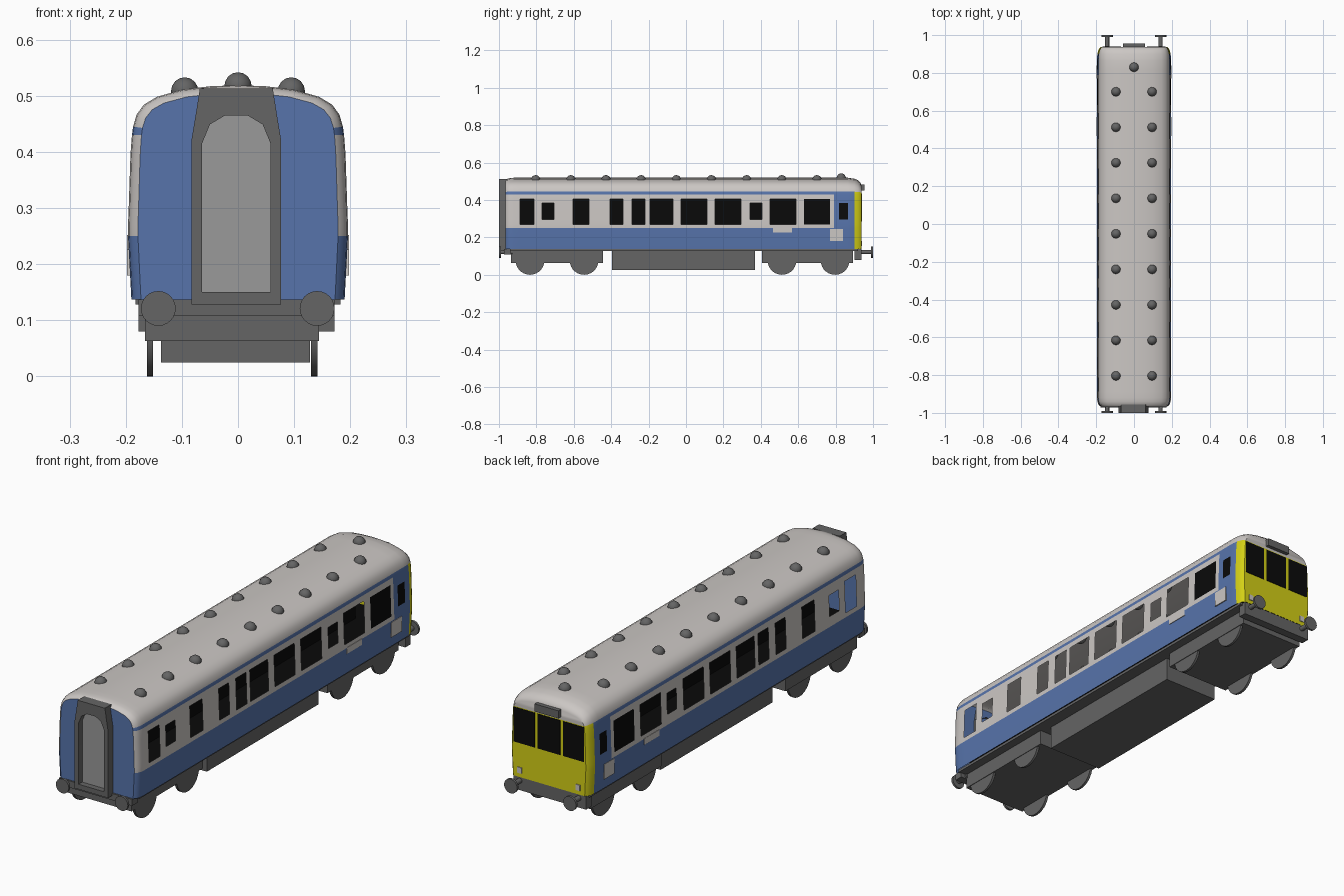
import bpy, bmesh, math
from mathutils import Matrix, Vector

if "Cube" in bpy.data.objects:
    bpy.data.objects.remove(bpy.data.objects["Cube"])


def material(name, col):
    m = bpy.data.materials.new(name)
    m.diffuse_color = (*col, 1)
    m.use_nodes = True
    m.node_tree.nodes["Principled BSDF"].inputs["Base Color"].default_value = m.diffuse_color
    return m


PALE = material("pale grey", (0.60, 0.57, 0.55))
BLUE = material("blue", (0.095, 0.175, 0.41))
YELLOW = material("yellow", (0.66, 0.63, 0.008))
DARK = material("dark grey", (0.13, 0.13, 0.13))
PANEL = material("mid grey", (0.32, 0.32, 0.32))
BLACK = material("black", (0.003, 0.003, 0.003))


def finish(name, bm, *mats):
    bmesh.ops.recalc_face_normals(bm, faces=bm.faces)
    me = bpy.data.meshes.new(name)
    bm.to_mesh(me)
    bm.free()
    for m in mats:
        me.materials.append(m)
    ob = bpy.data.objects.new(name, me)
    bpy.context.collection.objects.link(ob)
    return ob


def box(name, x, y, z, mat):
    """Box from (min, max) pairs."""
    bm = bmesh.new()
    c = Vector([(a[0] + a[1]) / 2 for a in (x, y, z)])
    s = [a[1] - a[0] for a in (x, y, z)]
    bmesh.ops.create_cube(bm, size=1, matrix=Matrix.Translation(c) @ Matrix.Diagonal((*s, 1)))
    return finish(name, bm, mat)


def cyl(name, c, r, depth, axis, mat, n=24):
    bm = bmesh.new()
    rot = Matrix.Rotation(math.pi / 2, 4, 'Y' if axis == 'x' else 'X')
    bmesh.ops.create_cone(bm, cap_ends=True, segments=n, radius1=r, radius2=r,
                          depth=depth, matrix=Matrix.Translation(c) @ rot)
    return finish(name, bm, mat)


# Body shell: half profile swept through stations; window cells left open
HALF = [(.190, .137), (.196, .25), (.196, .27), (.195, .295), (.192, .385), (.191, .405),
        (.189, .43), (.187, .445), (.181, .466), (.168, .484), (.145, .498), (.10, .511),
        (.05, .517), (0, .519)]
LOFT = [(-.965, .91, .84), (-.957, .96, .93), (-.94, .99, .98), (-.92, 1, 1), (.79, 1, 1),
        (.875, 1, .98), (.90, .99, .94), (.92, .965, .85), (.932, .93, .72), (.938, .90, .58)]
WIDE = [(-.888, -.813), (-.604, -.519), (-.406, -.337), (-.289, -.219), (-.193, -.07),
        (-.027, .112), (.155, .294), (.449, .588), (.631, .77)]
SMALL = [(-.77, -.705), (.342, .406), (.818, .866)]

stations = sorted(LOFT + [(y, 1, 1) for w in WIDE + SMALL for y in w])
profile = HALF + [(-x, z) for x, z in HALF[-2::-1]]
N, H = len(profile), len(HALF)


def in_window(y, z):
    wide = .27 < z < .405 and any(a < y < b for a, b in WIDE)
    return wide or (.295 < z < .385 and any(a < y < b for a, b in SMALL))


def side_colour(y, z):
    if z > .445:
        return 0
    if y > .90:
        return 2
    return 1 if y > .79 or z < .25 or z > .43 else 0


bm = bmesh.new()
rings = [[bm.verts.new((x * sx, y, z if z < .43 else .43 + (z - .43) * k)) for x, z in profile]
         for y, sx, k in stations]
for i in range(len(rings) - 1):
    y = (stations[i][0] + stations[i + 1][0]) / 2
    for j in range(N - 1):
        z = (profile[j][1] + profile[j + 1][1]) / 2
        window = in_window(y, z)
        if window and y < .6:
            continue
        f = bm.faces.new((rings[i][j], rings[i][j + 1], rings[i + 1][j + 1], rings[i + 1][j]))
        f.material_index = 3 if window else side_colour(y, z)
for ring, front in ((rings[0], True), (rings[-1], False)):
    for j in range(H - 1):
        vs = [ring[j], ring[j + 1], ring[N - 2 - j], ring[N - 1 - j]]
        if j == H - 2:
            vs.pop(2)
        f = bm.faces.new(vs)
        f.material_index = 1 if front else (2 if HALF[j][1] < .445 else 0)
finish("body_shell", bm, PALE, BLUE, YELLOW, BLACK)

# Dark interior seen through the openings
box("cabin_floor", (-.185, .185), (-.94, .92), (.195, .2), BLACK)
box("cabin_partition", (-.004, .004), (-.9, .8), (.2, .42), BLACK)

# Cab end: windscreens, marker lamps, roof box
for n, (a, b) in enumerate(((-.168, -.068), (-.054, .054), (.068, .168))):
    box(f"cab_windscreen_{n}", (a, b), (.935, .940), (.285, .435), BLACK)
for s in (-1, 1):
    box("marker_lamp", (s * .14 - .01, s * .14 + .01), (.935, .942), (.155, .18), PALE)
    # Pale panels on the lower sides
    xs = sorted((s * .192, s * .1975))
    box("cab_side_panel", xs, (.77, .84), (.18, .245), PALE)
    box("side_label_panel", xs, (.465, .567), (.225, .252), PALE)
box("cab_roof_box", (-.057, .057), (.92, .955), (.45, .483), DARK)

# Gangway: arched frame with recessed door
outer = [(-.08, .128), (.08, .128), (.08, .42), (.0725, .465), (.065, .513),
         (-.065, .513), (-.0725, .465), (-.08, .42)]
inner = [(-.061, .15), (.061, .15), (.061, .415), (.047, .449), (.02, .465),
         (-.02, .465), (-.047, .449), (-.061, .415)]
bm = bmesh.new()
loops = [[bm.verts.new((x - .003, y, z)) for x, z in pts]
         for pts, y in ((outer, -.955), (outer, -1), (inner, -1), (inner, -.955))]
for a, b in zip(loops, loops[1:]):
    for i in range(8):
        j = (i + 1) % 8
        bm.faces.new((a[i], a[j], b[j], b[i]))
finish("gangway_frame", bm, DARK)
bm = bmesh.new()
bm.faces.new([bm.verts.new((x - .003, -.975, z)) for x, z in inner])
finish("gangway_door", bm, PANEL)

# Roof ventilators
vents = [(s * .095, .70 - .188 * i, .508) for i in range(9) for s in (-1, 1)]
for x, y, z in vents + [(0, .83, .517)]:
    bm = bmesh.new()
    bmesh.ops.create_uvsphere(bm, u_segments=14, v_segments=8, radius=.025,
                              matrix=Matrix.Translation((x, y, z)))
    finish("roof_vent", bm, DARK)

# Underframe, buffer beams and equipment box
box("underframe", (-.183, .183), (-.94, .92), (.128, .14), DARK)
box("front_buffer_beam", (-.177, .172), (-.972, -.935), (.108, .137), DARK)
box("rear_buffer_beam", (-.177, .172), (.90, .937), (.08, .137), DARK)
box("equipment_box", (-.137, .128), (-.396, .369), (.025, .135), DARK)

# Bogies and wheels
for y0, y1, axles in ((-.935, -.444, (-.834, -.545)), (.406, .893, (.513, .797))):
    box("bogie_frame", (-.166, .144), (y0, y1), (.063, .132), DARK)
    for y in axles:
        cyl("axle", (-.0105, y, .077), .012, .29, 'x', DARK, 10)
        for x in (-.157, .136):
            cyl("wheel", (x, y, .077), .077, .011, 'x', DARK, 28)

# Buffers at both ends
for s in (-1, 1):
    for x in (-.142, .141):
        cyl("buffer_shaft", (x, s * .96, .121), .011, .065, 'y', DARK, 12)
        cyl("buffer_head", (x, s * .995, .121), .031, .01, 'y', DARK, 24)

bpy.ops.object.select_all(action='SELECT')
bpy.context.view_layer.objects.active = bpy.context.selected_objects[0]
bpy.ops.object.shade_smooth_by_angle(angle=math.radians(35))
